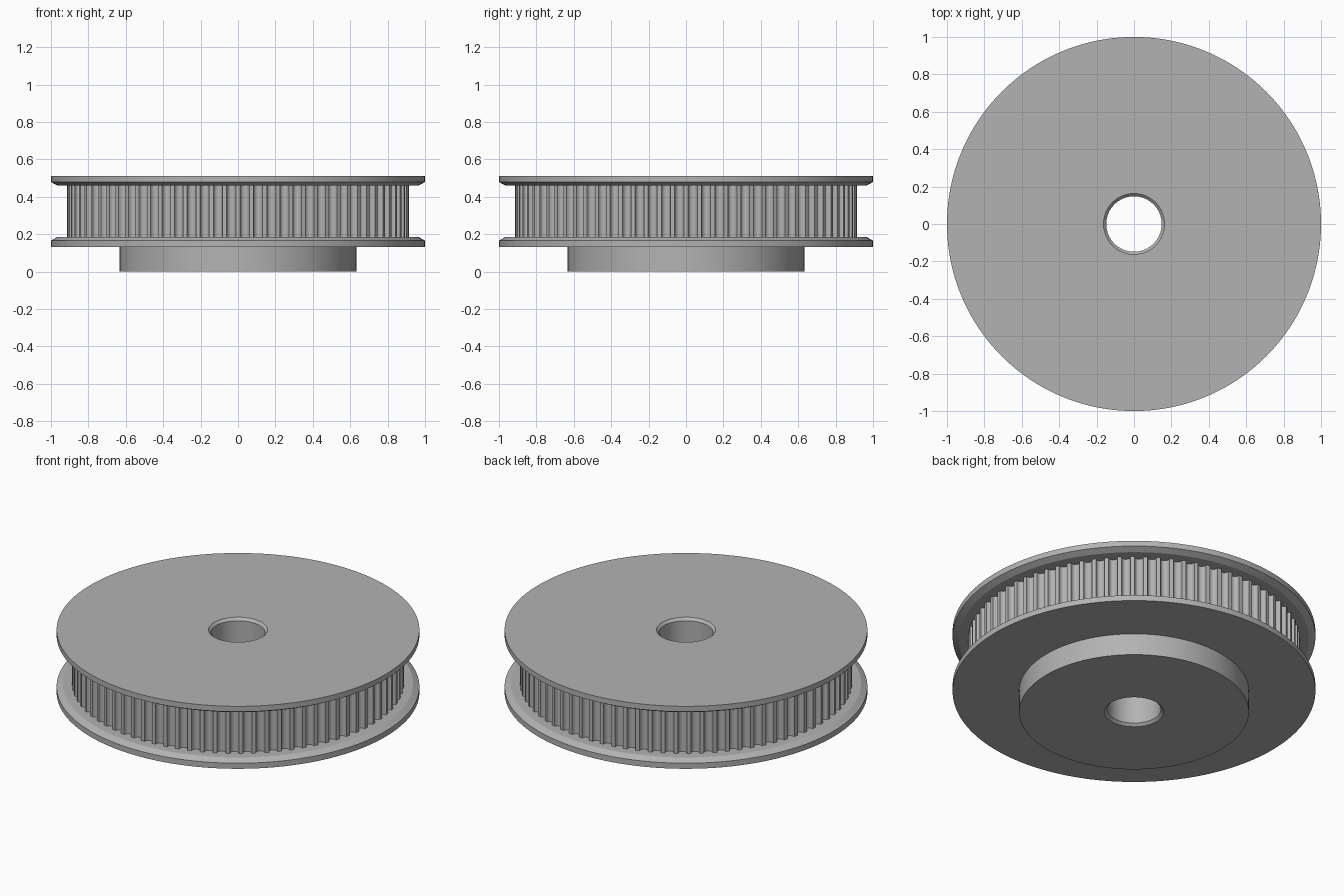
import bpy, bmesh
from math import sin, cos, pi, tau, radians

if "Cube" in bpy.data.objects:
    bpy.data.objects.remove(bpy.data.objects["Cube"])

SEGMENTS = 160
TEETH = 80
BORE, BORE_EDGE, CHAMFER = 0.148, 0.163, 0.015
HUB_TOP, BELT_LOW, BELT_HIGH, TOP = 0.132, 0.185, 0.46, 0.512
TIP, GROOVE_DEPTH, GROOVE_HALF = 0.915, 0.028, 0.0245

metal = bpy.data.materials.new("grey metal")
metal.use_nodes = True
grey = (0.45, 0.45, 0.45, 1)
metal.diffuse_color = grey
metal.node_tree.nodes["Principled BSDF"].inputs["Base Color"].default_value = grey


def finish(name, bm):
    bmesh.ops.recalc_face_normals(bm, faces=bm.faces)
    mesh = bpy.data.meshes.new(name)
    bm.to_mesh(mesh)
    bm.free()
    mesh.materials.append(metal)
    obj = bpy.data.objects.new(name, mesh)
    bpy.context.collection.objects.link(obj)
    bpy.ops.object.select_all(action="DESELECT")
    obj.select_set(True)
    bpy.context.view_layer.objects.active = obj
    bpy.ops.object.shade_smooth_by_angle(angle=radians(25))


def bridge(bm, a, b):
    n = len(a)
    for i in range(n):
        j = (i + 1) % n
        bm.faces.new((a[i], a[j], b[j], b[i]))


def circle(bm, points, z):
    return [bm.verts.new((r * cos(t), r * sin(t), z)) for r, t in points]


def lathe(name, profile):
    """Revolve a closed (radius, height) profile about z."""
    bm = bmesh.new()
    angles = [tau * i / SEGMENTS for i in range(SEGMENTS)]
    rings = [circle(bm, [(r, t) for t in angles], z) for r, z in profile]
    for i, ring in enumerate(rings):
        bridge(bm, ring, rings[(i + 1) % len(rings)])
    finish(name, bm)


# Hub with a chamfered bore mouth
lathe("hub", [(BORE_EDGE, 0), (0.633, 0), (0.633, HUB_TOP),
              (BORE, HUB_TOP), (BORE, CHAMFER)])

# Flanges bevelled on the belt side
lathe("lower_flange", [(BORE, HUB_TOP), (1, HUB_TOP), (1, 0.166),
                       (0.965, BELT_LOW), (BORE, BELT_LOW)])
lathe("upper_flange", [(BORE, BELT_HIGH), (0.965, BELT_HIGH), (1, 0.479),
                       (1, TOP), (BORE_EDGE, TOP), (BORE, TOP - CHAMFER)])

# Toothed belt drum with rounded grooves
outline = []
for k in range(TEETH):
    for s in range(9):
        a = pi * s / 8
        offset = -cos(a) * GROOVE_HALF / TIP
        outline.append((TIP - GROOVE_DEPTH * sin(a) ** 0.8, tau * (k + 0.5) / TEETH + offset))

bm = bmesh.new()
inner = [(BORE, t) for r, t in outline]
rings = [circle(bm, pts, z) for pts, z in
         ((inner, BELT_LOW), (outline, BELT_LOW), (outline, BELT_HIGH), (inner, BELT_HIGH))]
for i, ring in enumerate(rings):
    bridge(bm, ring, rings[(i + 1) % 4])
finish("toothed_drum", bm)
